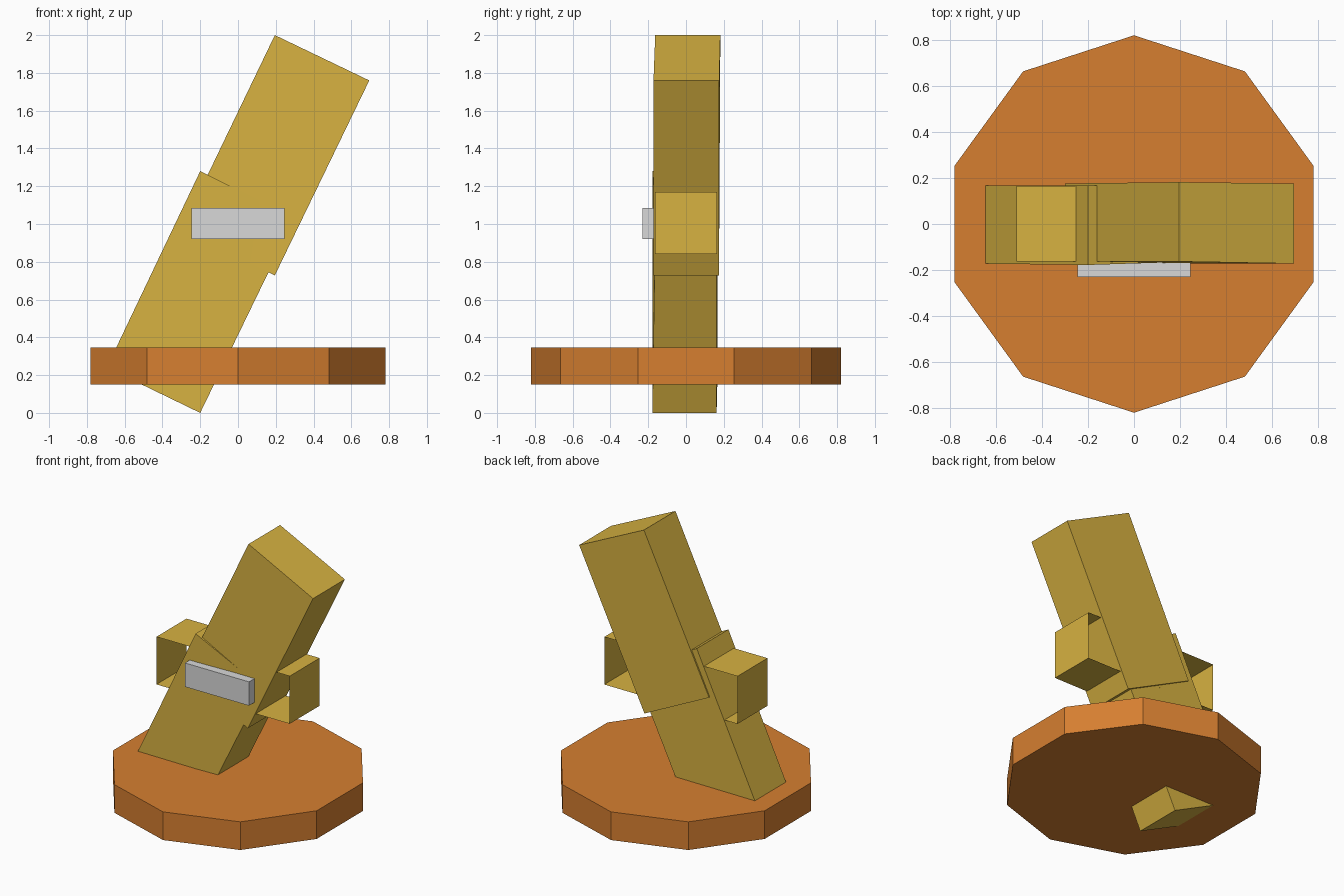
import bpy, bmesh, math

if "Cube" in bpy.data.objects:
    bpy.data.objects.remove(bpy.data.objects["Cube"])


def material(name, r, g, b):
    lin = lambda c: ((c / 255 + 0.055) / 1.055) ** 2.4
    m = bpy.data.materials.new(name)
    m.diffuse_color = (lin(r), lin(g), lin(b), 1)
    m.use_nodes = True
    m.node_tree.nodes["Principled BSDF"].inputs["Base Color"].default_value = m.diffuse_color
    return m


GOLD = material("gold", 215, 178, 65)
ORANGE = material("orange", 214, 127, 48)
GREY = material("light_grey", 216, 216, 216)


def add_object(name, bm, mat):
    bmesh.ops.recalc_face_normals(bm, faces=bm.faces)
    me = bpy.data.meshes.new(name)
    bm.to_mesh(me)
    bm.free()
    me.materials.append(mat)
    ob = bpy.data.objects.new(name, me)
    bpy.context.collection.objects.link(ob)
    return ob


def prism(name, outline, mat):
    """Solid from an (x, z, front y, back y) outline."""
    bm = bmesh.new()
    front = [bm.verts.new((x, f, z)) for x, z, f, b in outline]
    back = [bm.verts.new((x, b, z)) for x, z, f, b in outline]
    n = len(outline)
    bm.faces.new(front)
    bm.faces.new(back[::-1])
    for i in range(n):
        j = (i + 1) % n
        bm.faces.new((front[i], back[i], back[j], front[j]))
    return add_object(name, bm, mat)


def box(name, lo, hi, mat, open_y=False):
    bm = bmesh.new()
    bmesh.ops.create_cube(bm, size=1)
    for v in bm.verts:
        v.co = [l if c < 0 else h for c, l, h in zip(v.co, lo, hi)]
    bm.normal_update()
    if open_y:
        ends = [f for f in bm.faces if abs(f.normal.y) > 0.9]
        bmesh.ops.delete(bm, geom=ends, context='FACES_ONLY')
    return add_object(name, bm, mat)


# Ten-sided base disc
bm = bmesh.new()
ring = [(0.82 * math.cos(math.radians(90 + 36 * i)),
         0.82 * math.sin(math.radians(90 + 36 * i))) for i in range(10)]
low = [bm.verts.new((x, y, 0.15)) for x, y in ring]
high = [bm.verts.new((x, y, 0.345)) for x, y in ring]
bm.faces.new(low[::-1])
bm.faces.new(high)
for i in range(10):
    j = (i + 1) % 10
    bm.faces.new((low[i], low[j], high[j], high[i]))
add_object("base_disc", bm, ORANGE)

# Two overlapping leaning beams
prism("lower_beam", [(-0.2, 0, -0.178, 0.162), (-0.695, 0.24, -0.172, 0.168),
                     (-0.2, 1.28, -0.178, 0.168), (0.3, 1.03, -0.162, 0.162)], GOLD)
prism("upper_beam", [(0.195, 2.0, -0.163, 0.182), (0.695, 1.76, -0.172, 0.176),
                     (0.195, 0.728, -0.172, 0.176), (-0.3, 0.97, -0.163, 0.176)], GOLD)

# Cross bar, open at front and back
box("cross_bar", (-0.51, -0.163, 0.84), (0.51, 0.165, 1.17), GOLD, open_y=True)

# Plate on the front of the beams
box("front_plate", (-0.245, -0.23, 0.92), (0.245, -0.165, 1.085), GREY)
